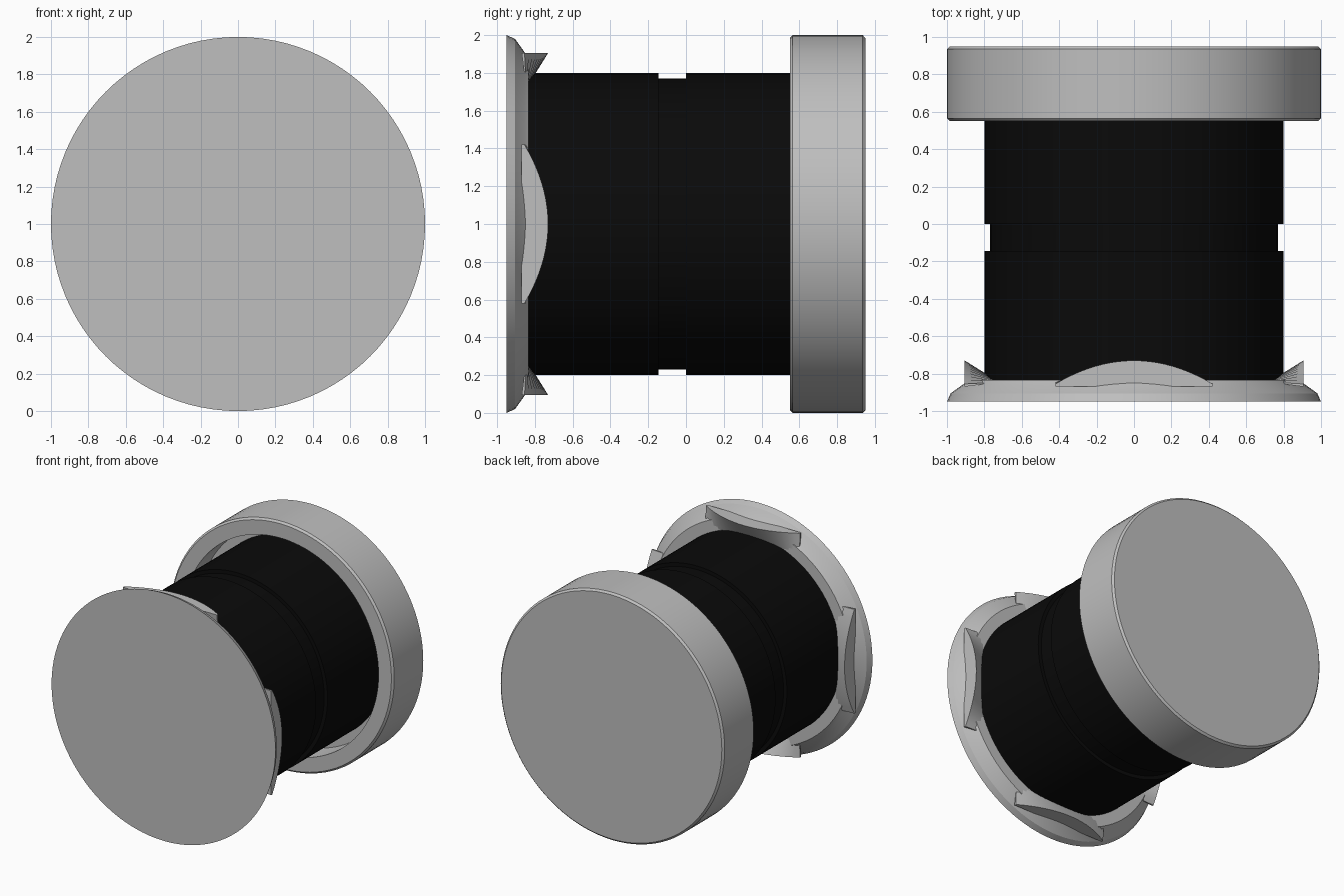
import bpy, bmesh, math
from mathutils import Matrix

if "Cube" in bpy.data.objects:
    bpy.data.objects.remove(bpy.data.objects["Cube"])


def material(name, value):
    m = bpy.data.materials.new(name)
    m.diffuse_color = (value, value, value, 1)
    m.use_nodes = True
    m.node_tree.nodes["Principled BSDF"].inputs["Base Color"].default_value = m.diffuse_color
    return m


GREY = material("light grey", 0.52)
BLACK = material("black", 0.003)


def finish(bm, name, mat):
    bmesh.ops.recalc_face_normals(bm, faces=bm.faces)
    me = bpy.data.meshes.new(name)
    bm.to_mesh(me)
    bm.free()
    me.materials.append(mat)
    ob = bpy.data.objects.new(name, me)
    ob.location.z = 1
    bpy.context.collection.objects.link(ob)
    bpy.ops.object.select_all(action='DESELECT')
    ob.select_set(True)
    bpy.context.view_layer.objects.active = ob
    bpy.ops.object.shade_smooth_by_angle(angle=math.radians(25))
    return ob


def lathe(name, profile, mat, steps=96):
    """Turn a (radius, y) profile around the y axis and close both ends."""
    bm = bmesh.new()
    rings = []
    for r, y in profile:
        rings.append([bm.verts.new((r * math.cos(2 * math.pi * i / steps), y,
                                    r * math.sin(2 * math.pi * i / steps)))
                      for i in range(steps)])
    for a, b in zip(rings, rings[1:]):
        for i in range(steps):
            j = (i + 1) % steps
            bm.faces.new((a[i], a[j], b[j], b[i]))
    bm.faces.new(rings[0])
    bm.faces.new(rings[-1])
    return finish(bm, name, mat)


# Front flange with bevelled back edge
lathe("front_flange", [(1, -0.95), (0.98, -0.905), (0.91, -0.855),
                       (0.89, -0.835), (0.7, -0.835)], GREY)

# Barrel with a shallow groove round the middle
lathe("barrel", [(0.8, -0.838), (0.8, -0.145), (0.77, -0.145), (0.77, 0),
                 (0.8, 0), (0.8, 0.76)], BLACK)

# Rear cap with a recess around the barrel
lathe("rear_cap", [(0.7, 0.75), (0.87, 0.75), (0.87, 0.55), (0.985, 0.55),
                   (1, 0.565), (1, 0.935), (0.985, 0.95)], GREY)


# Four arched wedge clips around the barrel
def clip(name, angle, steps=20):
    bm = bmesh.new()
    outer, inner, base = [], [], []
    for i in range(steps + 1):
        u = 2 * i / steps - 1
        t = 0.42 * u
        outer.append(bm.verts.new((0.905, -0.73 - 0.125 * u * u, t)))
        base.append(bm.verts.new((0.905, -0.87, t)))
        inner.append(bm.verts.new((0.72, -0.845, t)))
    for i in range(steps):
        for a, b in ((base, outer), (outer, inner), (inner, base)):
            bm.faces.new((a[i], a[i + 1], b[i + 1], b[i]))
    for k in (0, -1):
        bm.faces.new((base[k], outer[k], inner[k]))
    bmesh.ops.rotate(bm, verts=bm.verts, cent=(0, 0, 0),
                     matrix=Matrix.Rotation(angle, 3, 'Y'))
    return finish(bm, name, GREY)


for n, side in enumerate(("right", "bottom", "left", "top")):
    clip(side + "_clip", n * math.pi / 2)
